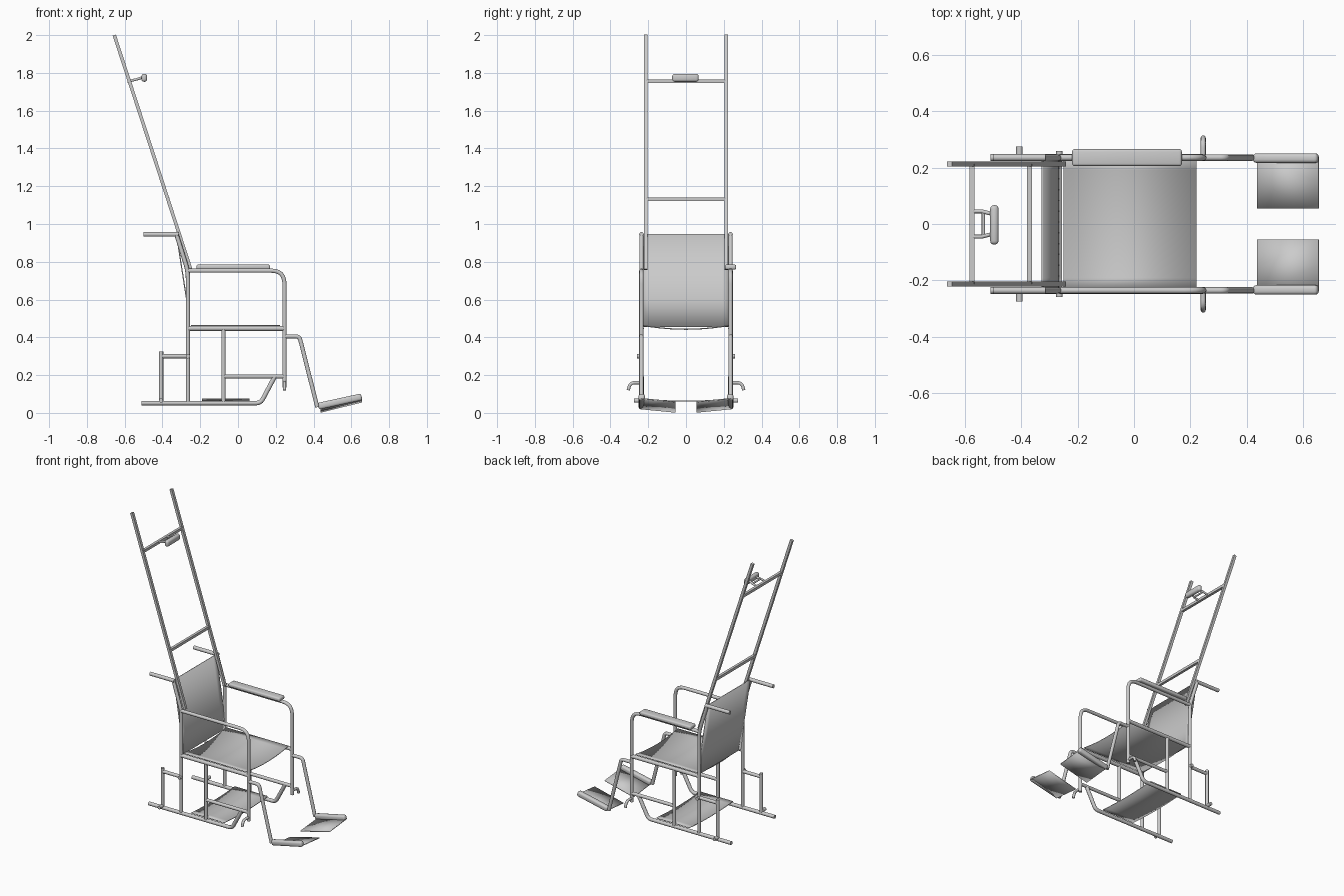
import bpy, bmesh, math
from mathutils import Vector, Matrix

cube = bpy.data.objects.get("Cube")
if cube:
    bpy.data.objects.remove(cube, do_unlink=True)

grey = bpy.data.materials.new("plain grey")
grey.use_nodes = True
grey.diffuse_color = (0.6, 0.6, 0.6, 1)
grey.node_tree.nodes["Principled BSDF"].inputs["Base Color"].default_value = (0.6, 0.6, 0.6, 1)


def add(name, data):
    ob = bpy.data.objects.new(name, data)
    bpy.context.collection.objects.link(ob)
    data.materials.append(grey)
    bpy.ops.object.select_all(action='DESELECT')
    ob.select_set(True)
    bpy.context.view_layer.objects.active = ob
    return ob


def rounded(points, radius, steps=6):
    """Replace the inner corners of a path with smooth bends."""
    pts = [Vector(p) for p in points]
    out = [pts[0]]
    for a, b, c in zip(pts, pts[1:], pts[2:]):
        p = b + (a - b).normalized() * radius
        q = b + (c - b).normalized() * radius
        for i in range(steps + 1):
            t = i / steps
            out.append(p * (1 - t) ** 2 + b * 2 * t * (1 - t) + q * t * t)
    return out + [pts[-1]]


def tube(name, points, r=0.0115, bend=0):
    curve = bpy.data.curves.new(name, 'CURVE')
    curve.dimensions = '3D'
    curve.bevel_depth = r
    curve.bevel_resolution = 3
    curve.use_fill_caps = True
    path = rounded(points, bend) if bend else [Vector(p) for p in points]
    spline = curve.splines.new('POLY')
    spline.points.add(len(path) - 1)
    for sp, p in zip(spline.points, path):
        sp.co = (*p, 1)
    add(name, curve)
    bpy.ops.object.convert(target='MESH')
    bpy.ops.object.shade_smooth_by_angle(angle=math.radians(40))


def bar(name, a, b, w, h, bevel=0):
    """Box bar of width w and height h running from a to b."""
    a, b = Vector(a), Vector(b)
    d = b - a
    bm = bmesh.new()
    bmesh.ops.create_cube(bm, size=1)
    bmesh.ops.scale(bm, vec=(w, h, d.length), verts=bm.verts)
    rot = d.to_track_quat('Z', 'Y').to_matrix().to_4x4()
    bmesh.ops.transform(bm, matrix=Matrix.Translation((a + b) / 2) @ rot, verts=bm.verts)
    if bevel:
        bmesh.ops.bevel(bm, geom=bm.edges[:], offset=bevel, segments=3,
                        affect='EDGES', profile=0.5)
    mesh = bpy.data.meshes.new(name)
    bm.to_mesh(mesh)
    bm.free()
    add(name, mesh)
    if bevel:
        bpy.ops.object.shade_smooth_by_angle(angle=math.radians(40))


def sheet(name, profile, y0, y1, sag=0, tilt=0, thick=0.006, cols=12):
    """Thin sheet: an xz profile swept across y, hanging by sag, sloping by tilt."""
    bm = bmesh.new()
    rows = []
    for x, z in profile:
        row = []
        for i in range(cols + 1):
            t = i / cols
            drop = sag * (1 - (2 * t - 1) ** 2) + tilt * t
            row.append(bm.verts.new((x, y0 + (y1 - y0) * t, z - drop)))
        rows.append(row)
    for r, s in zip(rows, rows[1:]):
        for i in range(cols):
            bm.faces.new((r[i], s[i], s[i + 1], r[i + 1]))
    mesh = bpy.data.meshes.new(name)
    bm.to_mesh(mesh)
    bm.free()
    ob = add(name, mesh)
    mod = ob.modifiers.new("thickness", 'SOLIDIFY')
    mod.thickness = thick
    mod.offset = 0
    bpy.ops.object.shade_smooth_by_angle(angle=math.radians(30))


BACK, FRONT, MID, AXLE = -0.265, 0.246, -0.077, -0.407
TOP, LOW = Vector((-0.655, 0, 2.0)), Vector((-0.25, 0, 0.76))


def on_rail(z, y):
    p = LOW.lerp(TOP, (z - LOW.z) / (TOP.z - LOW.z))
    return (p.x, y, z)


# Side frames, one per side
for side, s in (("near", -1), ("far", 1)):
    y = 0.236 * s

    def run(name, pts, r=0.0115, bend=0):
        tube(side + "_" + name, [(x, y, z) for x, z in pts], r, bend)

    run("back_post", [(BACK, 0.05), (BACK, 0.75), (-0.326, 0.945)], bend=0.04)
    run("push_handle", [(-0.5, 0.945), (-0.315, 0.945)], 0.0125)
    run("arm_and_front_post", [(BACK, 0.753), (FRONT, 0.753), (FRONT, 0.135)], bend=0.07)
    run("seat_rail", [(BACK, 0.447), (FRONT, 0.447)], 0.013)
    run("middle_post", [(MID, 0.447), (MID, 0.052)])
    run("lower_rail", [(MID, 0.193), (FRONT, 0.193)])
    run("floor_rail", [(-0.51, 0.052), (0.12, 0.052), (0.195, 0.193)], 0.0125, 0.025)
    run("axle_post", [(AXLE, 0.052), (AXLE, 0.325)])
    run("axle_brace", [(AXLE, 0.3), (BACK, 0.3)])
    run("footrest_hanger", [(FRONT, 0.405), (0.325, 0.405), (0.42, 0.03)], bend=0.02)

    # Short outward stubs and the curved hook
    tube(side + "_axle_stub", [(AXLE, y, 0.065), (AXLE, 0.275 * s, 0.065)])
    tube(side + "_brace_stub", [(BACK, y, 0.3), (BACK, 0.26 * s, 0.3)])
    tube(side + "_hook", [(FRONT, y, 0.16), (FRONT, 0.295 * s, 0.16),
                          (FRONT, 0.306 * s, 0.12)], 0.009, 0.025)

    # Footplate with a thick outer lip
    bar(side + "_foot_lip", (0.425, 0.234 * s, 0.035), (0.655, 0.234 * s, 0.085),
        0.034, 0.036, 0.012)
    sheet(side + "_footplate", [(0.437, 0.022), (0.656, 0.076)],
          0.24 * s, 0.055 * s, tilt=0.018, cols=2)

    # Tall sloping rail
    yr = 0.213 * s
    bar(side + "_tall_rail", on_rail(0.76, yr), on_rail(2.0, yr), 0.018, 0.018)

# Rungs between the tall rails
for name, z in (("lower_rung", 1.13), ("upper_rung", 1.755)):
    bar(name, on_rail(z, -0.213), on_rail(z, 0.213), 0.018, 0.018)

# Headrest on a forked bracket
hx = on_rail(1.755, 0)[0]
for s in (-1, 1):
    tube("headrest_prong", [(hx, 0.045 * s, 1.757), (-0.54, 0.045 * s, 1.765),
                            (-0.505, 0.036 * s, 1.776)], 0.007)
tube("headrest_crossbar", [(-0.535, -0.045, 1.766), (-0.535, 0.045, 1.766)], 0.006)
bar("headrest_pad", (-0.496, -0.073, 1.774), (-0.496, 0.067, 1.774), 0.03, 0.042, 0.013)

# Single arm pad
bar("arm_pad", (-0.22, 0.236, 0.772), (0.17, 0.236, 0.772), 0.06, 0.026, 0.009)

# Seat, backrest and floor panel
sheet("seat", [(-0.25, 0.463), (0.222, 0.463)], -0.23, 0.23, sag=0.02)
sheet("backrest", [(-0.326, 0.947), (-0.272, 0.6), (-0.258, 0.455)], -0.23, 0.23)
sheet("floor_panel", [(-0.19, 0.072), (0.06, 0.072)], -0.236, 0.236, sag=0.01)
